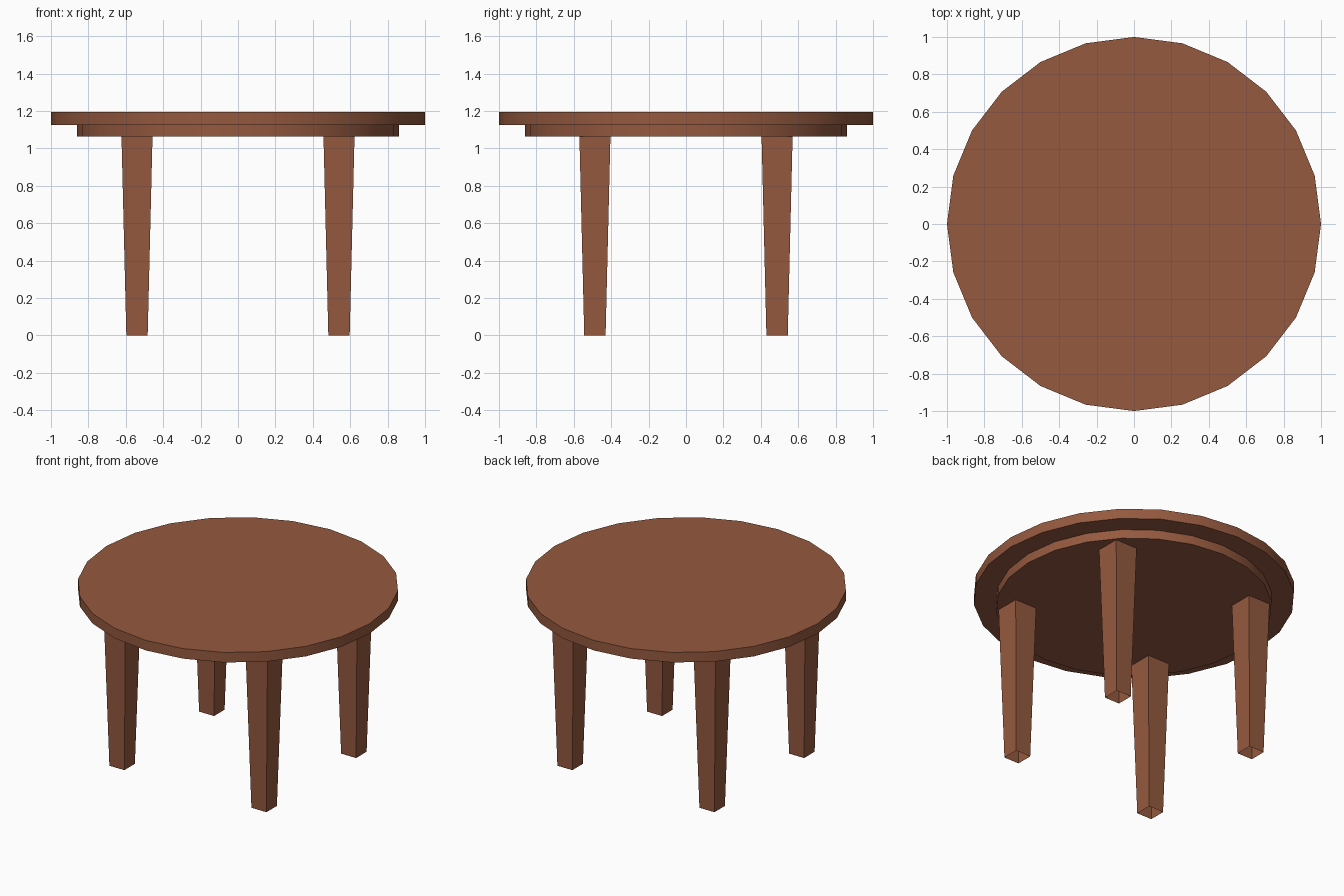
import bpy, bmesh, math

if "Cube" in bpy.data.objects:
    bpy.data.objects.remove(bpy.data.objects["Cube"])

wood = bpy.data.materials.new("wood")
wood.diffuse_color = (0.30, 0.10, 0.05, 1)
wood.use_nodes = True
wood.node_tree.nodes["Principled BSDF"].inputs["Base Color"].default_value = wood.diffuse_color


def disc(name, radius, z0, z1):
    bpy.ops.mesh.primitive_cylinder_add(vertices=24, radius=radius, depth=z1 - z0,
                                        location=(0, 0, (z0 + z1) / 2))
    ob = bpy.context.object
    ob.name = name
    ob.data.materials.append(wood)
    bpy.ops.object.shade_smooth_by_angle(angle=math.radians(30))
    return ob


def leg(name, x, y, top, bottom, height):
    """Square leg tapering to the floor, hollow (open) at both ends."""
    bm = bmesh.new()
    corners = [(-1, -1), (1, -1), (1, 1), (-1, 1)]
    low = [bm.verts.new((sx * bottom, sy * bottom, 0)) for sx, sy in corners]
    high = [bm.verts.new((sx * top, sy * top, height)) for sx, sy in corners]
    for i in range(4):
        j = (i + 1) % 4
        bm.faces.new((low[i], low[j], high[j], high[i]))
    mesh = bpy.data.meshes.new(name)
    bm.to_mesh(mesh)
    bm.free()
    mesh.materials.append(wood)
    ob = bpy.data.objects.new(name, mesh)
    ob.location = (x, y, 0)
    bpy.context.collection.objects.link(ob)


# Round top and the smaller disc beneath it
disc("table_top", 1.0, 1.126, 1.195)
disc("apron", 0.86, 1.064, 1.126)

# Four tapered legs
for y_name, sy in (("front", -1), ("back", 1)):
    for x_name, sx in (("left", -1), ("right", 1)):
        leg(f"{y_name}_{x_name}_leg", sx * 0.54, sy * 0.487, 0.083, 0.057, 1.064)
